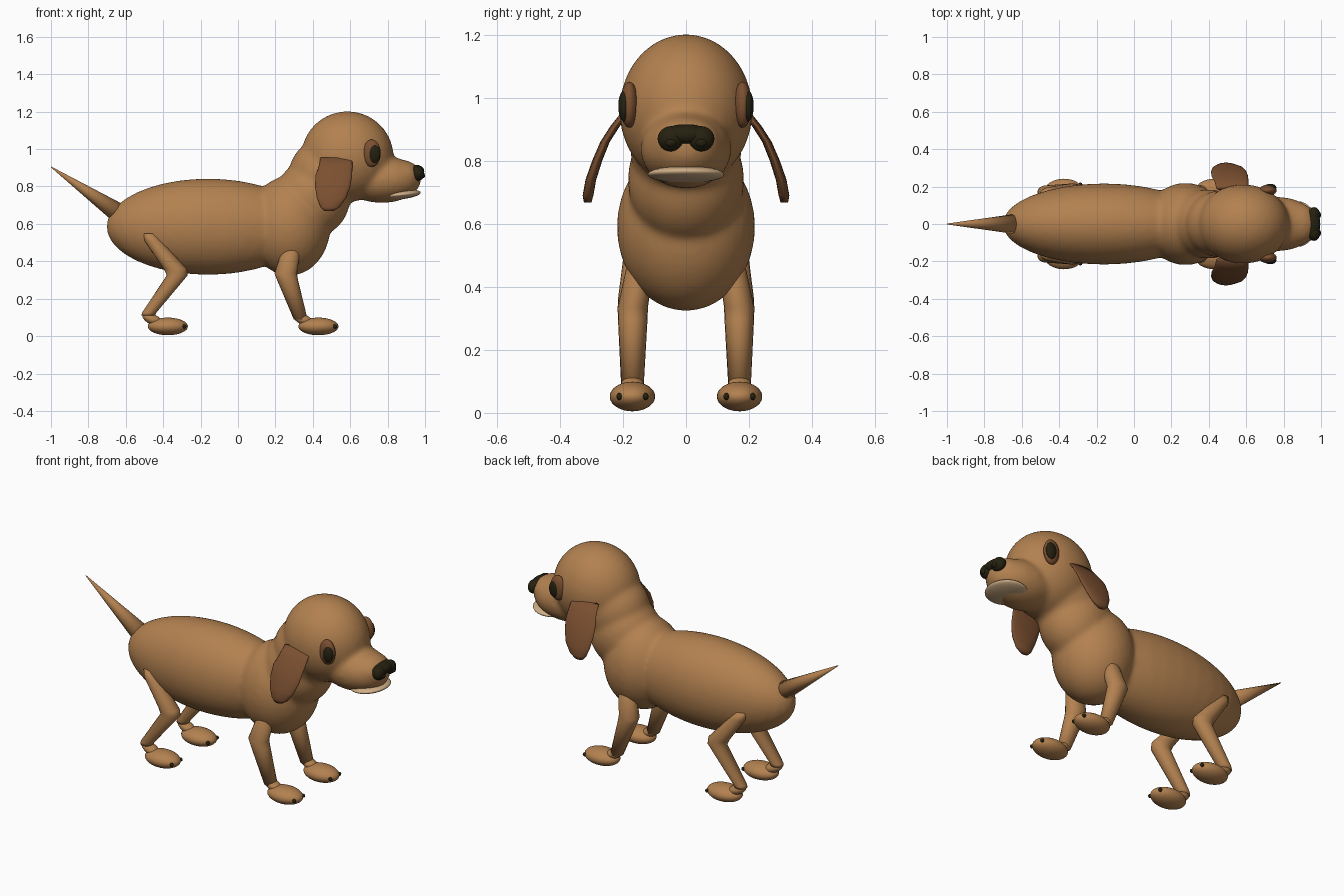
import bpy
import bmesh
from math import cos, sin, pi, radians
from mathutils import Matrix, Vector

if "Cube" in bpy.data.objects:
    bpy.data.objects.remove(bpy.data.objects["Cube"])


def material(name, rgb):
    m = bpy.data.materials.new(name)
    m.use_nodes = True
    m.diffuse_color = (*rgb, 1)
    m.node_tree.nodes["Principled BSDF"].inputs["Base Color"].default_value = (*rgb, 1)
    return m


TAN = material("tan fur", (0.45, 0.22, 0.08))
BROWN = material("brown ear", (0.2, 0.08, 0.03))
DARK = material("dark nose", (0.018, 0.015, 0.005))
CREAM = material("cream lip", (0.62, 0.42, 0.24))


def finish(name, bm, mat):
    bmesh.ops.recalc_face_normals(bm, faces=bm.faces[:])
    mesh = bpy.data.meshes.new(name)
    bm.to_mesh(mesh)
    bm.free()
    mesh.materials.append(mat)
    mesh.shade_smooth()
    obj = bpy.data.objects.new(name, mesh)
    bpy.context.collection.objects.link(obj)
    return obj


def add_ball(bm, center, radii, pitch=0):
    """Ellipsoid, tilted nose-up by pitch degrees."""
    mat = (Matrix.Translation(center) @ Matrix.Rotation(radians(-pitch), 4, "Y")
           @ Matrix.Diagonal((*radii, 1)))
    bmesh.ops.create_uvsphere(bm, u_segments=32, v_segments=20, radius=1, matrix=mat)


def balls(name, mat, *items):
    bm = bmesh.new()
    for item in items:
        add_ball(bm, *item)
    return finish(name, bm, mat)


def loft(name, mat, rings, sides=20):
    """Skin over level elliptical rings: (x, y, z, x radius, y radius)."""
    bm = bmesh.new()
    loops = [[bm.verts.new((x + rx * cos(2 * pi * i / sides),
                            y + ry * sin(2 * pi * i / sides), z))
              for i in range(sides)] for x, y, z, rx, ry in rings]
    for a, b in zip(loops, loops[1:]):
        for i in range(sides):
            j = (i + 1) % sides
            bm.faces.new((a[i], a[j], b[j], b[i]))
    bm.faces.new(loops[0])
    bm.faces.new(loops[-1])
    return finish(name, bm, mat)


# Torso, chest, neck, head and muzzle fused into one smooth skin
body = balls("body", TAN,
             ((-0.16, 0, 0.585), (0.545, 0.217, 0.257)),
             ((0.275, 0, 0.59), (0.22, 0.22, 0.267)),
             ((0.40, 0, 0.74), (0.20, 0.185, 0.21)),
             ((0.47, 0, 0.86), (0.20, 0.18, 0.20)),
             ((0.585, 0, 0.96), (0.247, 0.212, 0.242)),
             ((0.77, 0, 0.837), (0.21, 0.145, 0.125)),
             ((0.87, 0, 0.855), (0.11, 0.115, 0.088)))
remesh = body.modifiers.new("fuse", "REMESH")
remesh.mode = "VOXEL"
remesh.voxel_size = 0.012
remesh.use_smooth_shade = True
soften = body.modifiers.new("soften", "SMOOTH")
soften.factor = 0.5
soften.iterations = 14

# Tail cone
bm = bmesh.new()
base, tip = Vector((-0.62, 0, 0.645)), Vector((-1, 0, 0.905))
axis = tip - base
bmesh.ops.create_cone(bm, cap_ends=True, segments=24, radius1=0.056, radius2=0.002,
                      depth=axis.length,
                      matrix=Matrix.Translation((base + tip) / 2)
                      @ axis.to_track_quat("Z", "Y").to_matrix().to_4x4())
finish("tail", bm, TAN)

# Nose and lip
balls("nose", DARK,
      ((0.95, 0, 0.882), (0.046, 0.08, 0.034)),
      ((0.962, 0.047, 0.87), (0.034, 0.043, 0.04)),
      ((0.962, -0.047, 0.87), (0.034, 0.043, 0.04)),
      ((0.988, 0.048, 0.858), (0.012, 0.018, 0.014)),
      ((0.988, -0.048, 0.858), (0.012, 0.018, 0.014)))
balls("lip", CREAM, ((0.872, 0, 0.757), (0.105, 0.122, 0.025), 6))

for side, s in (("left", 1), ("right", -1)):
    # Eye and pupil
    balls(side + "_eye", BROWN, ((0.715, s * 0.18, 0.978), (0.048, 0.029, 0.073)))
    balls(side + "_pupil", DARK, ((0.728, s * 0.195, 0.974), (0.033, 0.02, 0.05)))

    # Drooping ear
    loft(side + "_ear", BROWN, [
        (0.525, s * 0.19, 0.955, 0.085, 0.014),
        (0.522, s * 0.225, 0.91, 0.09, 0.015),
        (0.512, s * 0.257, 0.86, 0.098, 0.015),
        (0.506, s * 0.282, 0.80, 0.094, 0.016),
        (0.500, s * 0.302, 0.74, 0.079, 0.017),
        (0.492, s * 0.311, 0.69, 0.052, 0.017),
        (0.486, s * 0.312, 0.668, 0.025, 0.012)])

    # Legs, each a bent tapering tube
    loft(side + "_front_leg", TAN, [
        (0.285, s * 0.145, 0.475, 0.03, 0.03),
        (0.283, s * 0.147, 0.455, 0.05, 0.044),
        (0.255, s * 0.169, 0.335, 0.06, 0.048),
        (0.265, s * 0.169, 0.30, 0.056, 0.047),
        (0.335, s * 0.17, 0.09, 0.037, 0.036)])
    loft(side + "_back_leg", TAN, [
        (-0.475, s * 0.155, 0.55, 0.03, 0.03),
        (-0.455, s * 0.157, 0.51, 0.045, 0.04),
        (-0.335, s * 0.169, 0.36, 0.062, 0.047),
        (-0.325, s * 0.169, 0.325, 0.056, 0.048),
        (-0.475, s * 0.17, 0.125, 0.038, 0.036),
        (-0.48, s * 0.17, 0.11, 0.036, 0.034)])

    # Ankles, paws and claws
    for end, x, ankle in (("front", 0.43, 0.35), ("back", -0.375, -0.455)):
        y = s * 0.17
        balls(f"{side}_{end}_ankle", TAN, ((ankle, y, 0.088), (0.06, 0.036, 0.028), -25))
        balls(f"{side}_{end}_paw", TAN, ((x, y, 0.052), (0.107, 0.072, 0.047)))
        balls(f"{side}_{end}_claws", DARK, *[
            ((x + 0.088, y + d, 0.052), (0.011, 0.009, 0.011)) for d in (-0.042, 0.042)])
